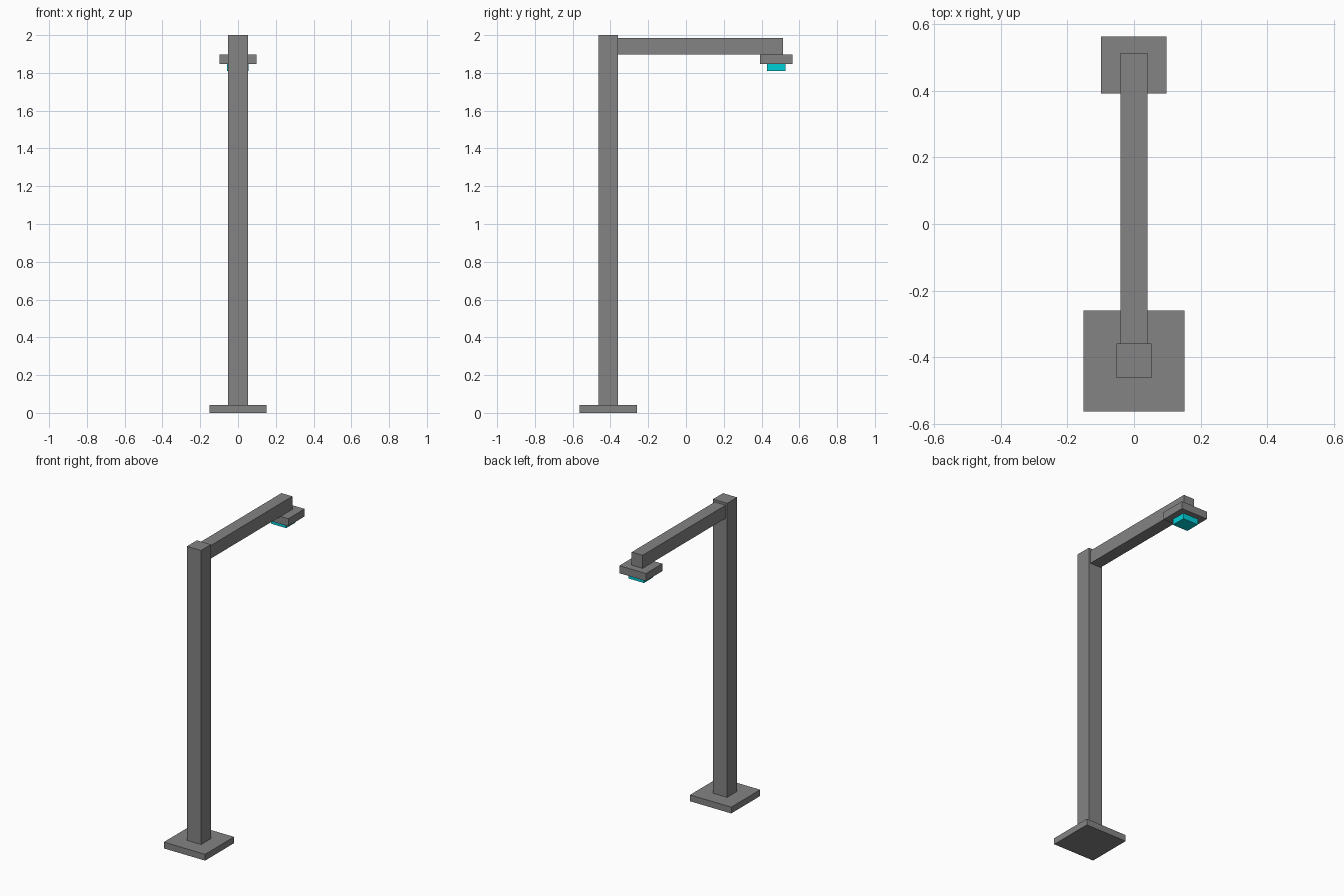
import bpy

# Remove the default cube
cube = bpy.data.objects.get("Cube")
if cube:
    bpy.data.objects.remove(cube, do_unlink=True)


def make_material(name, rgb):
    mat = bpy.data.materials.new(name)
    mat.use_nodes = True
    color = (*rgb, 1.0)
    mat.diffuse_color = color
    mat.node_tree.nodes["Principled BSDF"].inputs["Base Color"].default_value = color
    return mat


def box(name, mat, x, y, z):
    """Flat-faced box spanning the given (low, high) range on each axis."""
    spans = (x, y, z)
    bpy.ops.mesh.primitive_cube_add(size=1, location=[(a + b) / 2 for a, b in spans])
    obj = bpy.context.object
    obj.name = name
    obj.scale = [b - a for a, b in spans]
    bpy.ops.object.transform_apply(location=False, rotation=False, scale=True)
    obj.data.materials.append(mat)
    return obj


metal = make_material("grey metal", (0.23, 0.23, 0.23))
glow = make_material("cyan light", (0.0, 0.62, 0.68))

# Foot plate and upright post
box("base_plate", metal, (-0.152, 0.152), (-0.563, -0.259), (0, 0.042))
box("post", metal, (-0.052, 0.052), (-0.463, -0.359), (0.042, 2.0))

# Arm reaching backwards from the top of the post
box("arm", metal, (-0.04, 0.04), (-0.359, 0.514), (1.897, 1.984))

# Lamp head hung under the arm, with its light panel
box("lamp_head", metal, (-0.099, 0.097), (0.391, 0.563), (1.847, 1.897))
box("light_panel", glow, (-0.058, 0.055), (0.428, 0.526), (1.809, 1.847))
